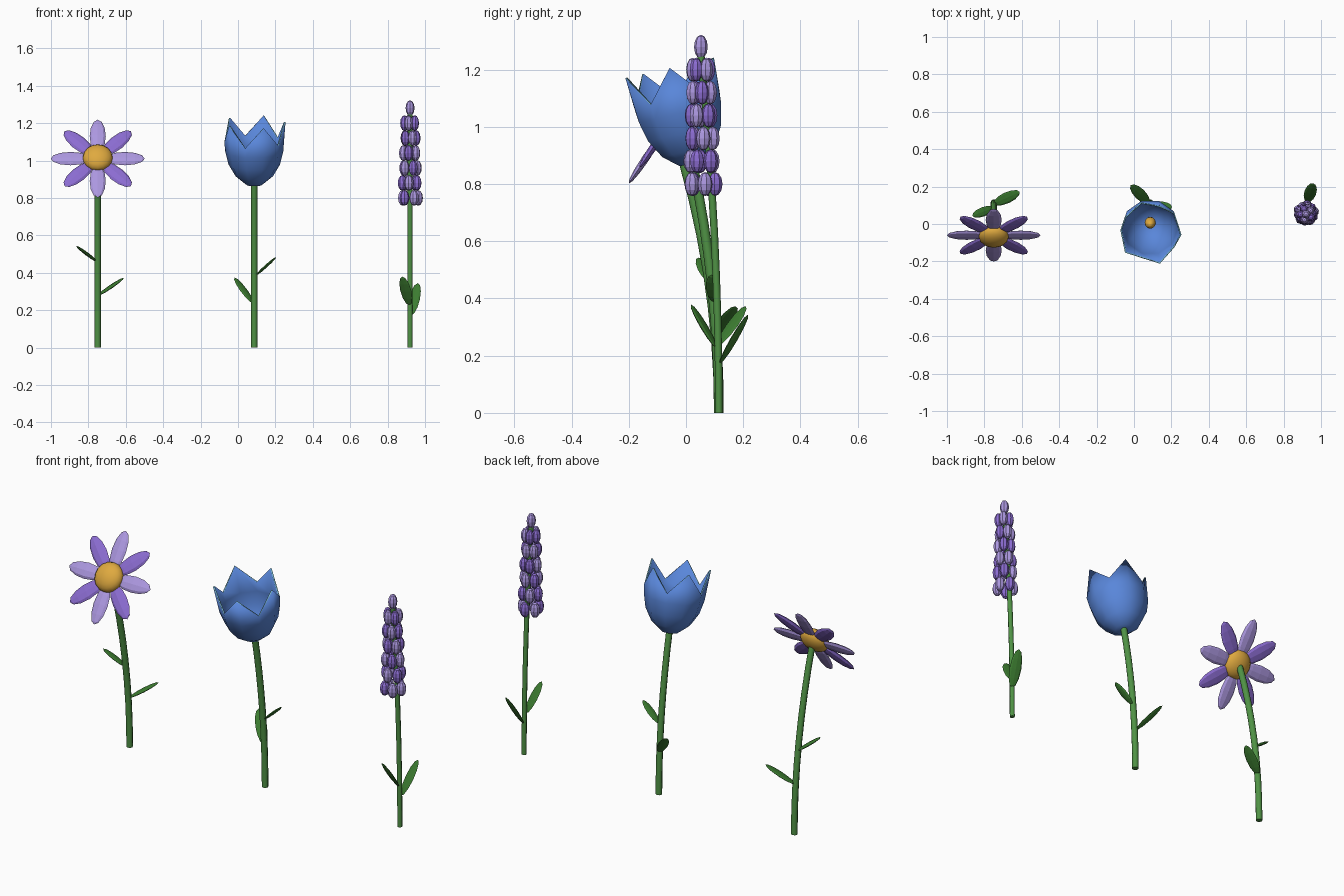
import bpy, bmesh, math
from mathutils import Matrix, Vector

old = bpy.data.objects.get("Cube")
if old:
    bpy.data.objects.remove(old, do_unlink=True)


def material(name, rgb):
    m = bpy.data.materials.new(name)
    m.use_nodes = True
    m.diffuse_color = (*rgb, 1)
    m.node_tree.nodes["Principled BSDF"].inputs["Base Color"].default_value = (*rgb, 1)
    return m


STEM = material("stem green", (0.08, 0.29, 0.06))
LEAF = material("leaf green", (0.045, 0.2, 0.03))
PALE = material("pale violet", (0.41, 0.31, 0.74))
DEEP = material("deep violet", (0.26, 0.15, 0.64))
BLUE = material("petal blue", (0.1, 0.24, 0.7))
TEAL = material("rim teal", (0.18, 0.45, 0.6))
GOLD = material("pollen gold", (0.74, 0.4, 0.05))


def finish(bm, name, mats, smooth=False):
    bmesh.ops.recalc_face_normals(bm, faces=bm.faces)
    for f in bm.faces:
        f.smooth = smooth
    mesh = bpy.data.meshes.new(name)
    bm.to_mesh(mesh)
    bm.free()
    for m in mats:
        mesh.materials.append(m)
    ob = bpy.data.objects.new(name, mesh)
    bpy.context.collection.objects.link(ob)
    return ob


def add_ball(bm, matrix, size, index=0, segs=8, rings=6):
    """Low-poly ellipsoid with the given half sizes."""
    verts = bmesh.ops.create_uvsphere(
        bm, u_segments=segs, v_segments=rings, radius=1,
        matrix=matrix @ Matrix.Diagonal((*size, 1)))["verts"]
    for f in {f for v in verts for f in v.link_faces}:
        f.material_index = index


def stem(name, x, top_y, height, radius, base_y=0.115):
    curve = bpy.data.curves.new(name, "CURVE")
    curve.dimensions = "3D"
    curve.bevel_depth = radius
    curve.bevel_resolution = 2
    curve.use_fill_caps = True
    line = curve.splines.new("POLY")
    steps = 8
    line.points.add(steps)
    for i, p in enumerate(line.points):
        t = i / steps
        p.co = (x, base_y + (top_y - base_y) * t * t, height * t, 1)
    curve.materials.append(STEM)
    bpy.context.collection.objects.link(bpy.data.objects.new(name, curve))


def leaf(name, base, tip, width=0.03):
    """Flat pointed ellipsoid from base to tip, its width kept level."""
    base, tip = Vector(base), Vector(tip)
    along = tip - base
    z = along.normalized()
    x = z.cross(Vector((0, 0, 1))).normalized()
    y = z.cross(x)
    frame = Matrix((x, y, z)).transposed().to_4x4()
    bm = bmesh.new()
    add_ball(bm, Matrix.Translation((base + tip) / 2) @ frame,
             (width, 0.008, along.length / 2 + 0.005))
    finish(bm, name, [LEAF])


# Daisy: stem, leaves, ring of petals and domed centre
stem("daisy_stem", -0.75, -0.045, 1.0, 0.017)
leaf("daisy_lower_leaf", (-0.745, 0.11, 0.28), (-0.615, 0.17, 0.37))
leaf("daisy_upper_leaf", (-0.755, 0.085, 0.46), (-0.86, 0.045, 0.54), 0.025)

head = Matrix.Translation((-0.75, -0.06, 1.01)) @ Matrix.Rotation(math.radians(56), 4, "X")
bm = bmesh.new()
for i in range(8):
    spot = (head @ Matrix.Rotation(i * math.pi / 4, 4, "Z")
            @ Matrix.Translation((0.145, 0, 0)) @ Matrix.Rotation(math.pi / 2, 4, "Y"))
    add_ball(bm, spot, (0.013, 0.043, 0.106), i % 2)
finish(bm, "daisy_petals", [PALE, DEEP])
bm = bmesh.new()
add_ball(bm, head @ Matrix.Translation((0, 0, 0.008)), (0.08, 0.08, 0.048), 0, 16, 10)
finish(bm, "daisy_centre", [GOLD], True)

# Tulip: stem, leaves, zigzag cup and pollen ball
stem("tulip_stem", 0.087, 0.02, 0.885, 0.017)
leaf("tulip_lower_leaf", (0.078, 0.115, 0.24), (-0.015, 0.205, 0.37))
leaf("tulip_upper_leaf", (0.1, 0.1, 0.39), (0.2, 0.09, 0.48), 0.025)

cup = Matrix.Translation((0.087, 0.02, 0.872)) @ Matrix.Rotation(math.radians(13), 4, "X")
profile = [(0.045, 0), (0.1, 0.045), (0.138, 0.11), (0.155, 0.18)]
SIDES = 10
bm = bmesh.new()
rings = []
for level in range(len(profile) + 1):
    ring = []
    for i in range(SIDES):
        if level < len(profile):
            r, z = profile[level]
        else:
            r, z = (0.167, 0.343) if i % 2 == 0 else (0.16, 0.232)
        a = i * math.tau / SIDES
        ring.append(bm.verts.new(cup @ Vector((r * math.cos(a), r * math.sin(a), z))))
    rings.append(ring)
for low, high in zip(rings, rings[1:]):
    for i in range(SIDES):
        j = (i + 1) % SIDES
        bm.faces.new((low[i], low[j], high[j], high[i]))
bm.faces.new(rings[0][::-1])
tulip = finish(bm, "tulip_cup", [BLUE, TEAL], True)
shell = tulip.modifiers.new("shell", "SOLIDIFY")
shell.thickness = 0.008
shell.offset = -1
shell.material_offset_rim = 1

bm = bmesh.new()
add_ball(bm, cup @ Matrix.Translation((0, 0, 0.06)), (0.03, 0.03, 0.055), 0, 12, 8)
finish(bm, "tulip_pollen", [GOLD], True)

# Lavender: stem, leaves and spike of stacked buds
stem("lavender_stem", 0.92, 0.05, 1.27, 0.013)
leaf("lavender_front_leaf", (0.915, 0.105, 0.23), (0.88, 0.02, 0.375), 0.032)
leaf("lavender_back_leaf", (0.925, 0.12, 0.175), (0.96, 0.215, 0.34), 0.032)

bm = bmesh.new()
ROWS = 6
for row in range(ROWS):
    t = row / (ROWS - 1)
    centre = Matrix.Translation((0.92, 0.058 - 0.006 * t, 0.8 + 0.4 * t))
    for i in range(5):
        turn = Matrix.Rotation(i * math.tau / 5 + row * 0.6 + 0.2, 4, "Z")
        out = Matrix.Translation((0.044 - 0.014 * t, 0, 0))
        add_ball(bm, centre @ turn @ out, (0.026 - 0.003 * t, 0.026 - 0.003 * t, 0.042),
                 (i + row) % 2)
add_ball(bm, Matrix.Translation((0.92, 0.052, 1.28)), (0.024, 0.024, 0.042))
finish(bm, "lavender_buds", [PALE, DEEP])
